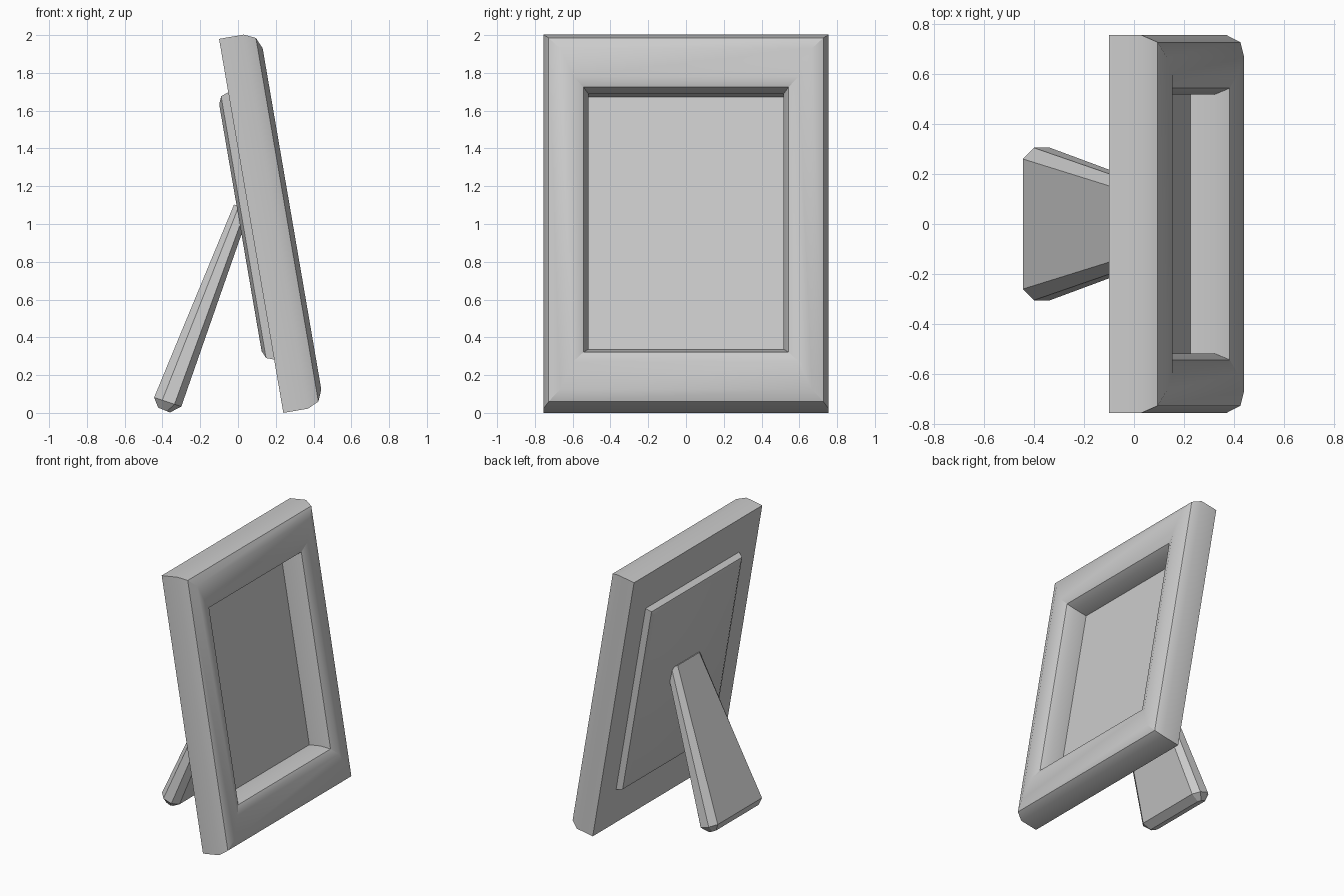
import bpy, bmesh, math

if "Cube" in bpy.data.objects:
    bpy.data.objects.remove(bpy.data.objects["Cube"])

TILT = math.radians(9.75)
S, C = math.sin(TILT), math.cos(TILT)
MID = 1.0045  # half height of the frame along its slope


def tilted(y, u, n):
    """y across, u up the slope, n out of the front of the frame."""
    return (0.24 + n * C - u * S, y, u * C + n * S)


def rect(hw, hh, n):
    return [tilted(a * hw, MID + b * hh, n)
            for a, b in ((-1, -1), (1, -1), (1, 1), (-1, 1))]


def loft(name, rings, closed=False, smooth=30):
    bm = bmesh.new()
    loops = [[bm.verts.new(p) for p in r] for r in rings]
    k = len(loops[0])
    pairs = list(zip(loops, loops[1:]))
    if closed:
        pairs.append((loops[-1], loops[0]))
    else:
        bm.faces.new(loops[0])
        bm.faces.new(loops[-1])
    for a, b in pairs:
        for i in range(k):
            j = (i + 1) % k
            bm.faces.new((a[i], a[j], b[j], b[i]))
    bmesh.ops.recalc_face_normals(bm, faces=bm.faces)
    me = bpy.data.meshes.new(name)
    bm.to_mesh(me)
    bm.free()
    ob = bpy.data.objects.new(name, me)
    bpy.context.collection.objects.link(ob)
    bpy.ops.object.select_all(action='DESELECT')
    bpy.context.view_layer.objects.active = ob
    ob.select_set(True)
    if smooth:
        bpy.ops.object.shade_smooth_by_angle(angle=math.radians(smooth))
    return ob


# Moulded frame: profile from the back edge, over the crest, into the opening
loft("frame", [rect(*r) for r in (
    (0.755, MID, 0.0), (0.755, MID, 0.133), (0.727, MID - 0.028, 0.193),
    (0.667, MID - 0.088, 0.219), (0.598, 0.767, 0.218),
    (0.543, 0.712, 0.195), (0.517, 0.686, 0.136), (0.517, 0.686, 0.0))],
    closed=True)

# Picture pane set deep in the opening
loft("picture_pane", [rect(0.517, 0.686, 0.0), rect(0.517, 0.686, 0.04)], smooth=0)

# Raised backing board with rounded rim
loft("backing_board", [rect(*r) for r in (
    (0.55, 0.718, 0.0), (0.534, 0.703, -0.041), (0.495, 0.662, -0.058))])


# Tapered stand: chamfered cross-sections between a rear and a front point
def section(rear, front, flat, full, lo=0.3, hi=0.75):
    half = [(0, flat), (lo, full), (hi, full), (1, flat)]
    pts = half + [(t, -w) for t, w in reversed(half)]
    return [(rear[0] + t * (front[0] - rear[0]), w,
             rear[1] + t * (front[1] - rear[1])) for t, w in pts]


loft("stand_leg", [
    section((-0.423, 0.028), (-0.36, 0.002), 0.25, 0.265),
    section((-0.444, 0.082), (-0.30, 0.034), 0.26, 0.305),
    section((-0.021, 1.103), (0.062, 1.07), 0.128, 0.165)], smooth=0)
